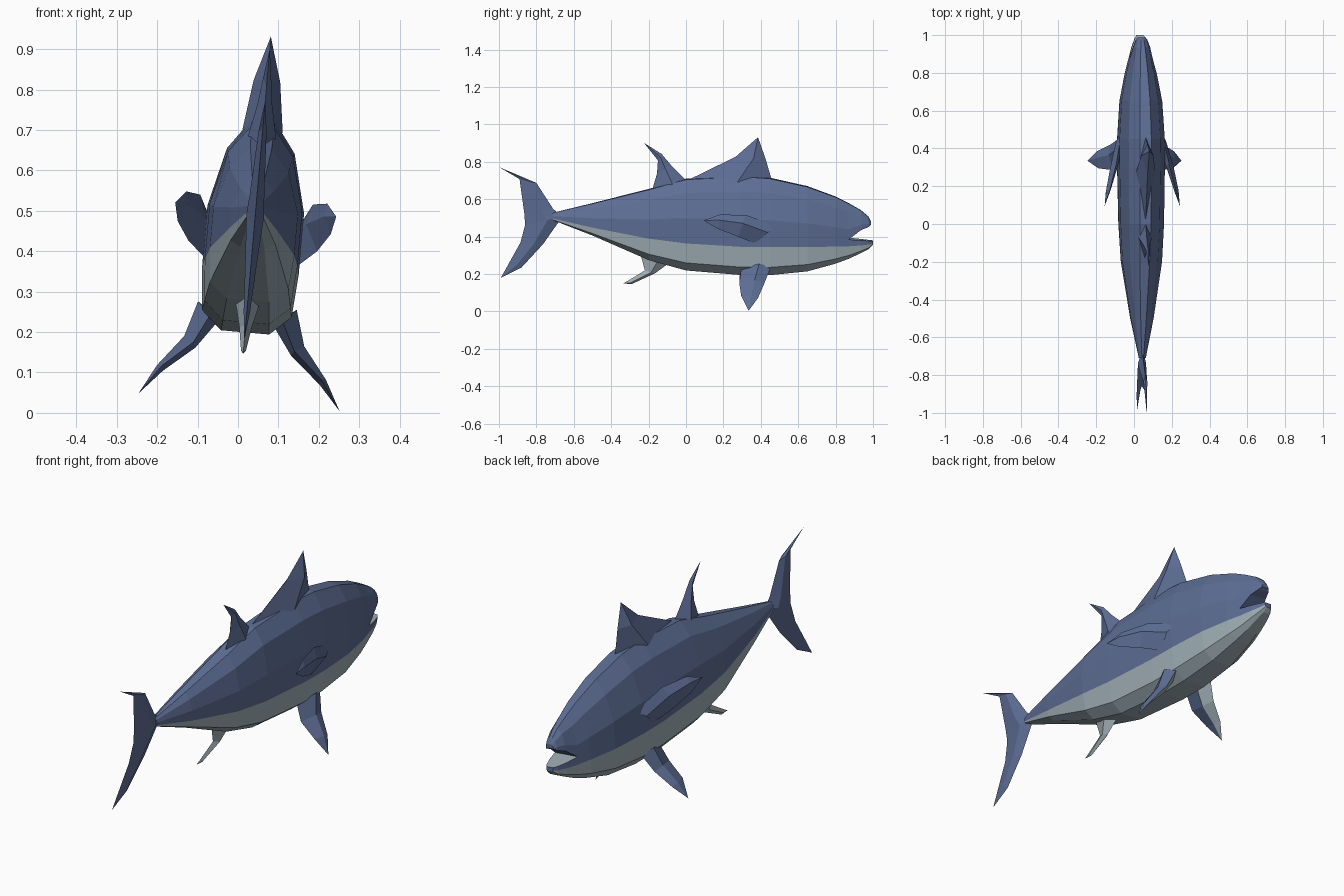
import bpy, bmesh
from mathutils import Vector, Matrix

if "Cube" in bpy.data.objects:
    bpy.data.objects.remove(bpy.data.objects["Cube"])

ROLL = Matrix.Rotation(0.087, 4, 'Y')  # whole fish leans slightly to one side


def material(name, rgb):
    m = bpy.data.materials.new(name)
    m.diffuse_color = (*rgb, 1)
    m.use_nodes = True
    m.node_tree.nodes["Principled BSDF"].inputs["Base Color"].default_value = m.diffuse_color
    return m


BLUE = material("blue_skin", (0.11, 0.155, 0.30))
GREY = material("grey_belly", (0.35, 0.43, 0.47))


def finish(bm, name):
    bmesh.ops.remove_doubles(bm, verts=bm.verts, dist=0.0005)
    bmesh.ops.recalc_face_normals(bm, faces=bm.faces)
    bm.transform(ROLL)
    me = bpy.data.meshes.new(name)
    bm.to_mesh(me)
    bm.free()
    me.materials.append(BLUE)
    me.materials.append(GREY)
    ob = bpy.data.objects.new(name, me)
    bpy.context.collection.objects.link(ob)


def loft(bm, rings, grey, cap_start=False, cap_end=False):
    """Skin closed rings; segment indices in grey get the belly material."""
    vs = [[bm.verts.new(p) for p in r] for r in rings]
    n = len(rings[0])
    for a, b in zip(vs, vs[1:]):
        for i in range(n):
            j = (i + 1) % n
            f = bm.faces.new((a[i], a[j], b[j], b[i]))
            f.material_index = int(i in grey)
    if cap_start:
        bm.faces.new(vs[0])
    if cap_end:
        bm.faces.new(vs[-1])


def upper(y, top, m, w):
    h = top - m
    return [(.25 * w, y, top), (.7 * w, y, top - .24 * h),
            (w, y, m + .29 * h), (w, y, m)]


def lower(y, m, zb, bot, w):
    d = zb - bot
    return [(w, y, m), (w, y, zb), (.93 * w, y, zb - .7 * d), (.5 * w, y, bot)]


def ring(half):
    return half + [(-x, y, z) for x, y, z in reversed(half)]


# body: y, top, colour line, bottom, half width
trunk = [(-.71, .53, .50, .49, .018), (-.5, .58, .455, .41, .06),
         (-.2, .655, .40, .28, .105), (0, .71, .375, .225, .115),
         (.3, .725, .357, .20, .12), (.45, .715, .355, .20, .12),
         (.65, .67, .355, .22, .108), (.8, .615, .355, .26, .08),
         (.87, .58, .355, .285, .062)]
bm = bmesh.new()
rings = []
for y, top, zb, bot, w in trunk:
    m = zb + .16 * (top - zb)
    rings.append(ring(upper(y, top, m, w) + lower(y, m, zb, bot, w)[1:]))
loft(bm, rings, {4, 5, 6, 7, 8}, cap_start=True)

# jaws, with an open mouth between them
loft(bm, [ring(upper(*s)) for s in [(.87, .58, .391, .062), (.935, .543, .44, .045),
     (.975, .51, .455, .03), (.988, .485, .465, .02)]], set(), cap_end=True)
loft(bm, [ring(lower(*s)) for s in [(.87, .391, .355, .285, .062),
     (.935, .385, .358, .315, .046), (.98, .381, .362, .338, .03),
     (1.0, .38, .367, .358, .018)]], {1, 2, 3, 4, 5, 7}, cap_end=True)
finish(bm, "body")


def fin(name, rows, normal=(1, 0, 0), grey=(), side=1):
    """Rows are (lead, trail, half thickness), giving a diamond section."""
    bm = bmesh.new()
    n = Vector(normal).normalized()
    rings = []
    for lead, trail, t in rows:
        a, b = Vector(lead), Vector(trail)
        c = a.lerp(b, .4)
        rings.append([Vector((p.x * side, p.y, p.z)) for p in (a, c + n * t, b, c - n * t)])
    loft(bm, rings, grey)
    bmesh.ops.dissolve_degenerate(bm, edges=bm.edges, dist=0.0005)
    finish(bm, name)


def flat(rows):
    """Rows in the centre plane: lead y, z, trail y, z, half thickness."""
    return [((0, a, b), (0, c, d), t) for a, b, c, d, t in rows]


# fins on the centre line
fin("front_dorsal_fin", flat([(.46, .70, 0, .70, .05), (.425, .82, .265, .83, .033),
                              (.385, .935, .385, .935, 0)]))
fin("rear_dorsal_fin", flat([(0, .705, -.18, .655, .035), (-.08, .785, -.155, .74, .018),
                             (-.13, .845, -.15, .81, .01), (-.225, .905, -.225, .905, 0)]))
fin("anal_fin", flat([(-.09, .26, -.24, .295, .03), (-.165, .205, -.22, .22, .015),
                      (-.29, .147, -.31, .165, .006), (-.337, .15, -.337, .15, 0)]),
    grey={0, 1, 2, 3})
fin("tail_fin", flat([(-1, .775, -1, .775, 0), (-.80, .69, -.89, .71, .01),
                      (-.71, .55, -.865, .53, .018), (-.66, .51, -.86, .465, .022),
                      (-.765, .36, -.885, .37, .014), (-.88, .235, -.935, .28, .008),
                      (-.99, .18, -.99, .18, 0)]))

# paired fins
for label, s in (("right", 1), ("left", -1)):
    fin(label + "_ventral_fin",
        [((.10, .455, .25), (.09, .295, .235), .035),
         ((.14, .42, .165), (.125, .285, .165), .02),
         ((.205, .385, .09), (.198, .295, .10), .01),
         ((.25, .335, .026), (.25, .335, .026), 0)],
        normal=(.75, 0, .65), grey={3}, side=s)
    fin(label + "_pectoral_fin",
        [((.108, .485, .468), (.115, .37, .375), .022),
         ((.14, .32, .53), (.16, .28, .415), .02),
         ((.175, .18, .535), (.19, .17, .46), .012),
         ((.20, .095, .505), (.20, .095, .505), 0)],
        normal=(1, 0, .2), side=s)
